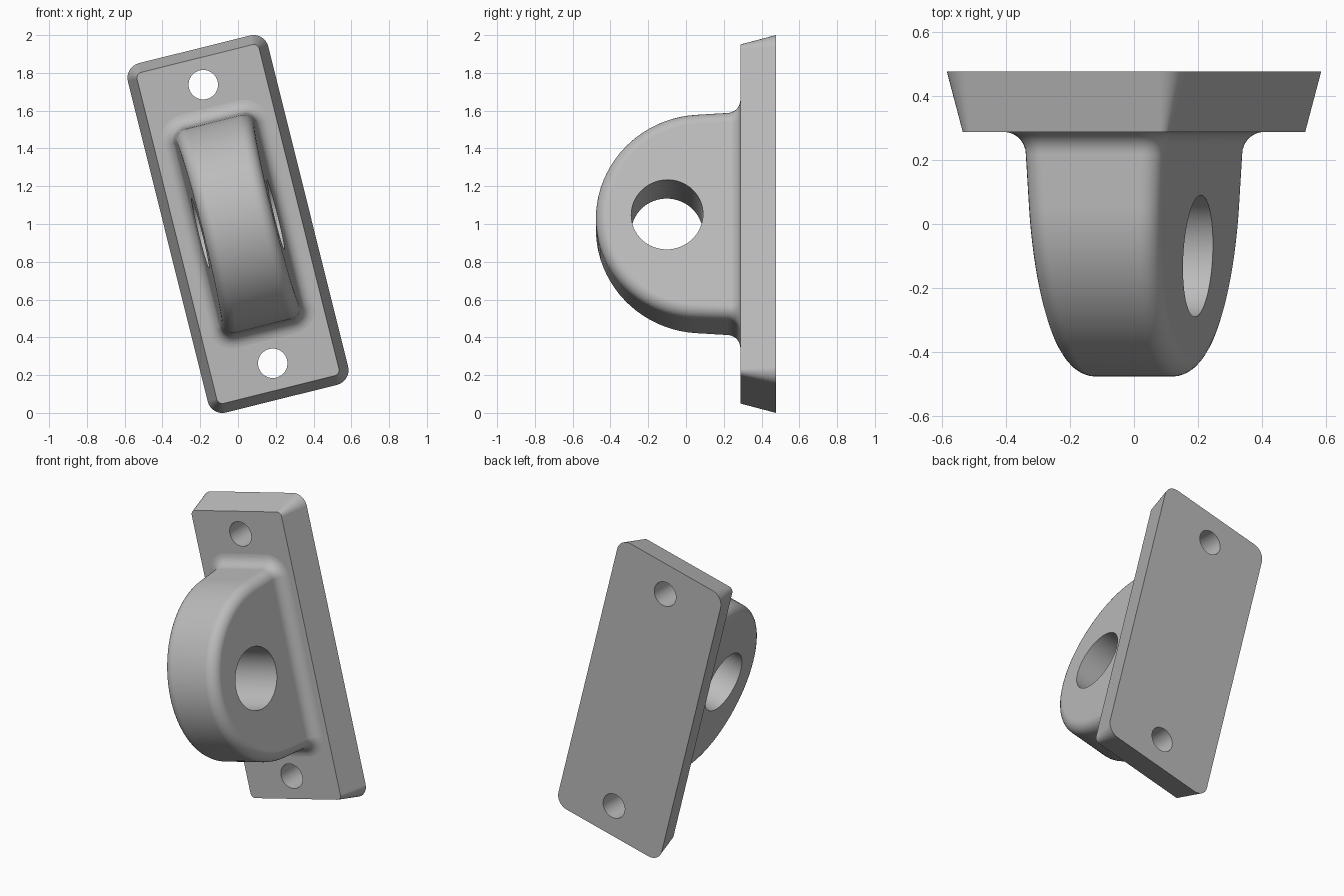
import bpy, bmesh
from math import radians, sin, cos, pi
from mathutils import Matrix, Vector

if "Cube" in bpy.data.objects:
    bpy.data.objects.remove(bpy.data.objects["Cube"], do_unlink=True)

# The whole bracket leans about the y axis and is centred at z = 1
PLACE = Matrix.Translation((0, 0, 1)) @ Matrix.Rotation(radians(-14), 4, 'Y')
FRONT, BACK = 0.288, 0.477      # plate faces along y

grey = bpy.data.materials.new("plain_grey")
grey.use_nodes = True
grey.diffuse_color = (0.5, 0.5, 0.5, 1)
grey.node_tree.nodes["Principled BSDF"].inputs["Base Color"].default_value = (0.5, 0.5, 0.5, 1)


def make_object(name, bm):
    bmesh.ops.recalc_face_normals(bm, faces=bm.faces)
    bm.transform(PLACE)
    mesh = bpy.data.meshes.new(name)
    bm.to_mesh(mesh)
    bm.free()
    mesh.materials.append(grey)
    obj = bpy.data.objects.new(name, mesh)
    bpy.context.collection.objects.link(obj)
    return obj


def activate(obj):
    bpy.ops.object.select_all(action='DESELECT')
    obj.select_set(True)
    bpy.context.view_layer.objects.active = obj


def drill(obj, centre, radius, axis):
    """Cut a round hole through obj along the x or y axis."""
    bm = bmesh.new()
    turn = Matrix.Rotation(pi / 2, 4, 'Y' if axis == 'X' else 'X')
    bmesh.ops.create_cone(bm, cap_ends=True, segments=64, radius1=radius, radius2=radius,
                          depth=1, matrix=Matrix.Translation(centre) @ turn)
    cutter = make_object("hole_cutter", bm)
    cutter.hide_render = True
    mod = obj.modifiers.new("hole", 'BOOLEAN')
    mod.operation, mod.solver, mod.object = 'DIFFERENCE', 'EXACT', cutter
    activate(obj)
    bpy.ops.object.modifier_apply(modifier=mod.name)
    bpy.data.objects.remove(cutter, do_unlink=True)


def finish(obj):
    activate(obj)
    bpy.ops.object.shade_smooth_by_angle(angle=radians(32))
    mod = obj.modifiers.new("even_shading", 'WEIGHTED_NORMAL')
    mod.keep_sharp = True


def rounded_rect(bm, half_x, half_z, radius, y, steps=8):
    """Ring of vertices; half_x and half_z reach to the corner centres."""
    ring = []
    for quarter, (sx, sz) in enumerate([(1, 1), (-1, 1), (-1, -1), (1, -1)]):
        for i in range(steps + 1):
            a = (quarter + i / steps) * pi / 2
            ring.append(bm.verts.new((sx * half_x + radius * cos(a), y,
                                      sz * half_z + radius * sin(a))))
    return ring


# Mounting plate: tapered slab with rounded corners and two screw holes
bm = bmesh.new()
back = rounded_rect(bm, 0.303, 0.873, 0.08, BACK)
front = rounded_rect(bm, 0.303, 0.873, 0.03, FRONT)
bm.faces.new(back)
bm.faces.new(front)
for i in range(len(back)):
    j = (i + 1) % len(back)
    bm.faces.new((back[i], back[j], front[j], front[i]))
plate = make_object("mounting_plate", bm)
for side in (1, -1):
    drill(plate, (0, FRONT, side * 0.76), 0.078, 'Y')
finish(plate)

# Lug: round-nosed profile, slightly thinner towards the nose
FILLET, EDGE, DRAFT = 0.07, 0.065, 0.05
R, CENTRE = 0.557, 0.08
ROOT = FRONT - FILLET


def half_thickness(y):
    return 0.211 + DRAFT * y


bm = bmesh.new()
arc = [radians(-87 + 174 * i / 40) for i in range(41)]
profile = [(CENTRE - R * cos(a), R * sin(a)) for a in arc]
root_z = profile[-1][1] + DRAFT * (ROOT - profile[-1][0])
profile = [(ROOT, -root_z)] + profile + [(ROOT, root_z)]
sides = [[bm.verts.new((s * half_thickness(y), y, z)) for y, z in profile] for s in (1, -1)]
for side in sides:
    bm.faces.new(side)
for i in range(len(profile) - 1):
    bm.faces.new((sides[0][i], sides[0][i + 1], sides[1][i + 1], sides[1][i]))
bmesh.ops.recalc_face_normals(bm, faces=bm.faces)

# Round the rims of both cheeks
rims = [e for e in bm.edges
        if not e.is_boundary and e.verts[0].co.x * e.verts[1].co.x > 0]
bmesh.ops.bevel(bm, geom=rims, offset=EDGE, offset_type='OFFSET', segments=7,
                profile=0.5, affect='EDGES', clamp_overlap=False)

# Flare the root outwards into the plate with a concave fillet
core_x, core_z = half_thickness(ROOT) - EDGE, root_z - EDGE
loop = [e for e in bm.edges if e.is_boundary]
start = {}
STEPS = 7
for k in range(1, STEPS + 2):
    a = min(k, STEPS) / STEPS * pi / 2
    new = bmesh.ops.extrude_edge_only(bm, edges=loop)["geom"]
    loop = [g for g in new if isinstance(g, bmesh.types.BMEdge) and g.is_boundary]
    last = FILLET * (1 - cos((min(k, STEPS + 1) - 1) / STEPS * pi / 2))
    grow = FILLET * (1 - cos(a)) - last if k <= STEPS else 0
    for v in (g for g in new if isinstance(g, bmesh.types.BMVert)):
        p = v.co
        out = Vector((p.x - max(-core_x, min(core_x, p.x)), 0,
                      p.z - max(-core_z, min(core_z, p.z))))
        v.co += out.normalized() * grow
        v.co.y = ROOT + FILLET * sin(a) + (0.04 if k > STEPS else 0)
bmesh.ops.contextual_create(bm, geom=loop)
lug = make_object("lug", bm)

# Pin hole across the lug
drill(lug, (0, -0.1, 0), 0.19, 'X')
finish(lug)
